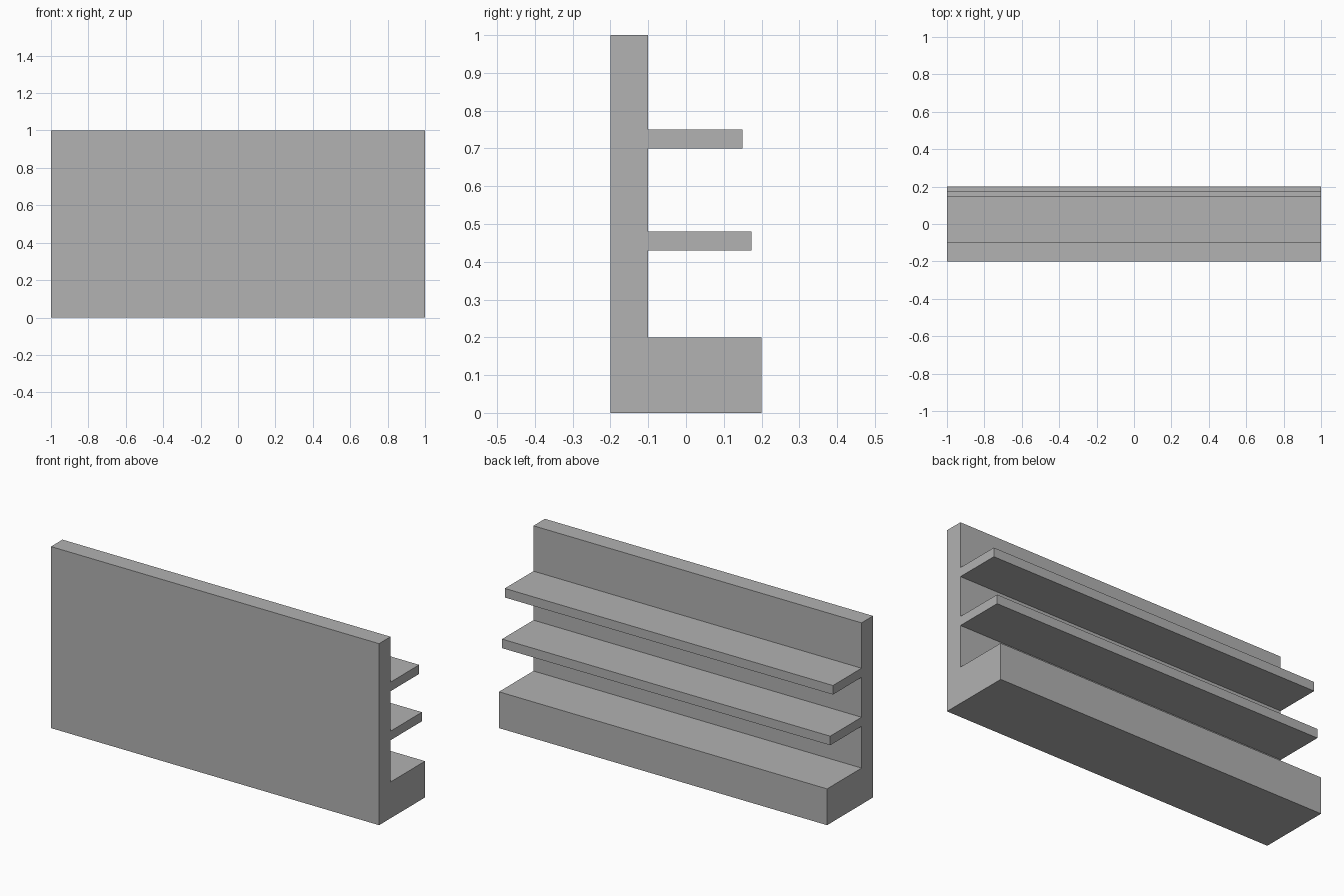
import bpy
import bmesh

if "Cube" in bpy.data.objects:
    bpy.data.objects.remove(bpy.data.objects["Cube"])

LENGTH = 2.0
BACK, WALL = -0.2, -0.1   # outer and inner faces of the upright panel

grey = bpy.data.materials.new("mid_grey")
grey.diffuse_color = (0.445, 0.445, 0.445, 1.0)
grey.use_nodes = True
grey.node_tree.nodes["Principled BSDF"].inputs["Base Color"].default_value = grey.diffuse_color

# Ledges, bottom to top: (front edge y, underside z, top z)
ledges = [(0.20, 0.0, 0.20), (0.173, 0.43, 0.48), (0.149, 0.70, 0.75)]

# Cross-section: upright panel with base block and two thin shelves
profile = [(BACK, 0.0)]
for i, (edge, low, high) in enumerate(ledges):
    if i:
        profile.append((WALL, low))
    profile += [(edge, low), (edge, high), (WALL, high)]
profile += [(WALL, 1.0), (BACK, 1.0)]

# Extrude the cross-section along x
bm = bmesh.new()
section = bm.faces.new([bm.verts.new((-LENGTH / 2, y, z)) for y, z in profile])
extruded = bmesh.ops.extrude_face_region(bm, geom=[section], use_keep_orig=True)
moved = [v for v in extruded["geom"] if isinstance(v, bmesh.types.BMVert)]
bmesh.ops.translate(bm, verts=moved, vec=(LENGTH, 0, 0))
bmesh.ops.recalc_face_normals(bm, faces=bm.faces)

mesh = bpy.data.meshes.new("shelf_unit")
bm.to_mesh(mesh)
bm.free()
mesh.materials.append(grey)
shelf = bpy.data.objects.new("shelf_unit", mesh)
bpy.context.collection.objects.link(shelf)
